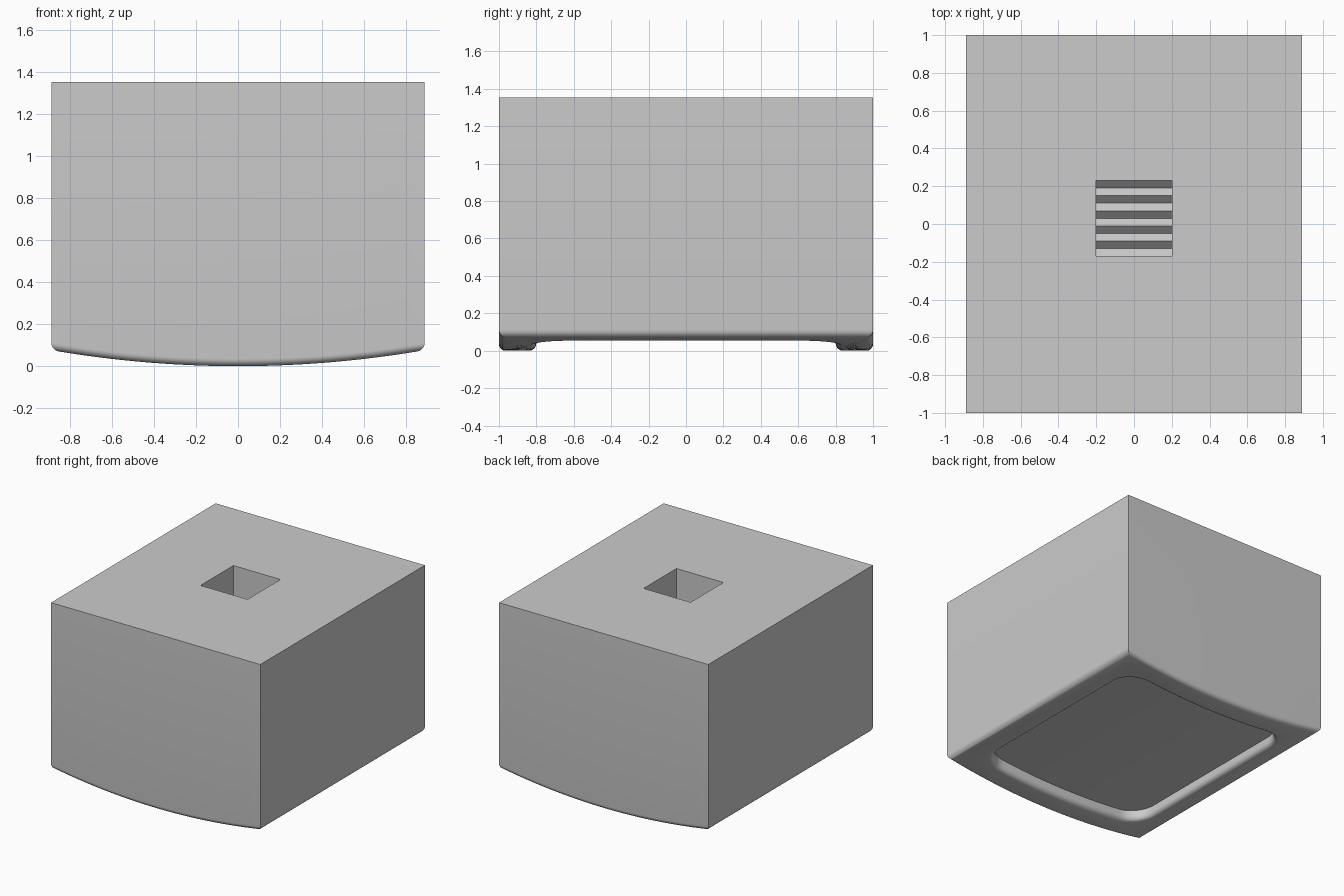
import bpy, bmesh, math

cube = bpy.data.objects.get("Cube")
if cube:
    bpy.data.objects.remove(cube, do_unlink=True)

HALF_X, HALF_Y, TOP = 0.89, 1.0, 1.355
CURVE = 5.25            # radius of the rocker-shaped underside
EDGE, LIP = 0.035, 0.04  # outer edge rounding, recess lip rounding
POCKET_X, POCKET_Y, POCKET_R, POCKET_DEPTH = 0.71, 0.80, 0.17, 0.08
HOLE, HOLE_Y, HOLE_FLOOR = 0.2, 0.03, 0.75
TEETH, TOOTH = 5, 0.04
STEPS = 6

grey = bpy.data.materials.new("light_grey")
grey.use_nodes = True
colour = (0.6, 0.6, 0.6, 1)
grey.diffuse_color = colour
grey.node_tree.nodes["Principled BSDF"].inputs["Base Color"].default_value = colour


def finish(bm, name):
    mesh = bpy.data.meshes.new(name)
    bm.to_mesh(mesh)
    bm.free()
    mesh.materials.append(grey)
    obj = bpy.data.objects.new(name, mesh)
    bpy.context.collection.objects.link(obj)
    return obj


def underside(x):
    return CURVE - math.sqrt(CURVE * CURVE - x * x)


def outline(hx, hy, r=0.0):
    """Rounded rectangle; the second half mirrors the first."""
    turns = [math.pi / 2 * i / 8 for i in range(9)]
    corner = [(hx - r + r * math.cos(a), hy - r + r * math.sin(a)) for a in turns]
    edge = [((hx - r) * (1 - i / 12), hy) for i in range(1, 24)]
    half = corner + edge + [(-x, y) for x, y in reversed(corner)]
    return half + [(x, -y) for x, y in reversed(half)]


def flat_ring(bm, hx, hy, z, cy=0.0):
    return [bm.verts.new((x, y + cy, z)) for x, y in outline(hx, hy)]


def curved_ring(bm, hx, hy, r, rise):
    return [bm.verts.new((x, y, underside(x) + rise)) for x, y in outline(hx, hy, r)]


# Block: rings run from the hole, over the top, down the sides and into the recess
bm = bmesh.new()
rings = [flat_ring(bm, HOLE, HOLE, HOLE_FLOOR - TOOTH, HOLE_Y),
         flat_ring(bm, HOLE, HOLE, TOP, HOLE_Y),
         flat_ring(bm, HALF_X, HALF_Y, TOP)]
for i in range(STEPS + 1):
    a = math.pi / 2 * i / STEPS
    inset = EDGE * (1 - math.cos(a))
    rings.append(curved_ring(bm, HALF_X - inset, HALF_Y - inset, 0, EDGE * (1 - math.sin(a))))
for i in range(STEPS + 1):
    a = math.pi / 2 * i / STEPS
    grow = LIP * (1 - math.sin(a))
    rings.append(curved_ring(bm, POCKET_X + grow, POCKET_Y + grow, POCKET_R + grow,
                             LIP * (1 - math.cos(a))))
rings.append(curved_ring(bm, POCKET_X, POCKET_Y, POCKET_R, POCKET_DEPTH))
count = len(rings[0])
for a, b in zip(rings, rings[1:]):
    for i in range(count):
        j = (i + 1) % count
        bm.faces.new((a[i], a[j], b[j], b[i]))

# Curved recess floor, strips from back to front
last = rings[-1]
for i in range(count // 2 - 1):
    bm.faces.new((last[i], last[i + 1], last[count - 2 - i], last[count - 1 - i]))
bmesh.ops.remove_doubles(bm, verts=bm.verts, dist=0.00001)
bmesh.ops.recalc_face_normals(bm, faces=bm.faces)
block = finish(bm, "block")
bpy.ops.object.select_all(action='DESELECT')
block.select_set(True)
bpy.context.view_layer.objects.active = block
bpy.ops.object.shade_smooth_by_angle(angle=math.radians(30))

# Ridged floor at the bottom of the square hole
bm = bmesh.new()
rows = []
for i in range(2 * TEETH + 1):
    y = HOLE_Y - HOLE + HOLE * i / TEETH
    z = HOLE_FLOOR - TOOTH * (i % 2)
    rows.append([bm.verts.new((x, y, z)) for x in (-HOLE, HOLE)])
for a, b in zip(rows, rows[1:]):
    bm.faces.new((a[0], a[1], b[1], b[0]))
finish(bm, "ridged_hole_floor")
